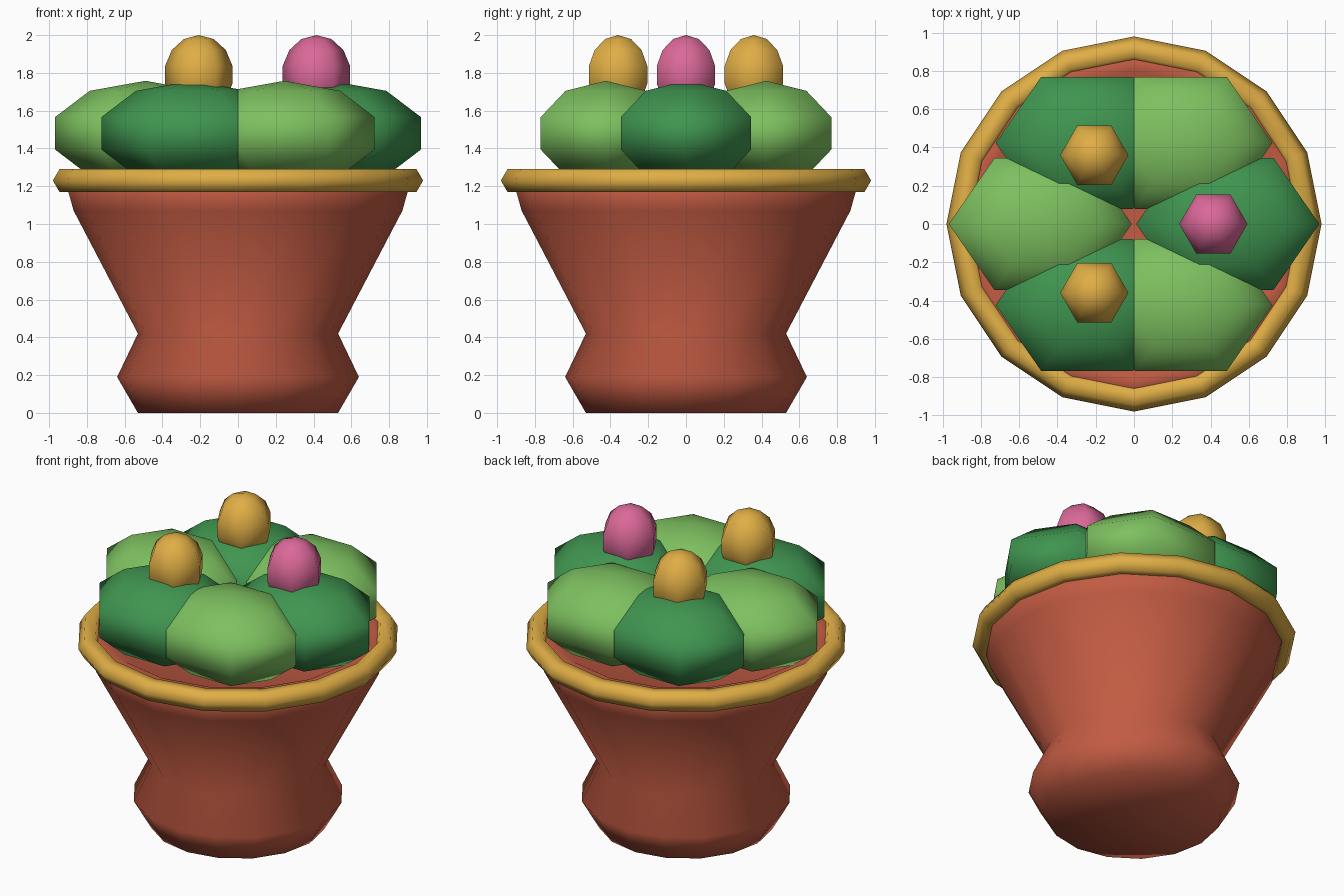
import bpy
import bmesh
from math import sin, cos, pi, radians

cube = bpy.data.objects.get("Cube")
if cube:
    bpy.data.objects.remove(cube, do_unlink=True)


def material(name, rgb):
    mat = bpy.data.materials.new(name)
    mat.use_nodes = True
    color = (*rgb, 1)
    mat.diffuse_color = color
    bsdf = next(n for n in mat.node_tree.nodes if n.type == "BSDF_PRINCIPLED")
    bsdf.inputs["Base Color"].default_value = color
    return mat


terracotta = material("terracotta", (0.54, 0.105, 0.056))
gold = material("gold", (0.74, 0.42, 0.06))
light_green = material("light green", (0.205, 0.53, 0.115))
dark_green = material("dark green", (0.05, 0.30, 0.08))
pink = material("pink", (0.71, 0.14, 0.32))


def lathe(name, profile, sides, mat, location=(0, 0, 0), scale=(1, 1, 1), closed=False):
    """Spin (radius, height) points about z; a zero radius becomes a pole."""
    bm = bmesh.new()
    rings = []
    for r, z in profile:
        if r < 1e-5:
            rings.append([bm.verts.new((0, 0, z))] * sides)
        else:
            rings.append([bm.verts.new((r * cos(2 * pi * i / sides),
                                        r * sin(2 * pi * i / sides), z))
                          for i in range(sides)])
    following = rings[1:] + (rings[:1] if closed else [])
    for low, high in zip(rings, following):
        for i in range(sides):
            j = (i + 1) % sides
            corners = dict.fromkeys([low[i], low[j], high[j], high[i]])
            bm.faces.new(list(corners))
    bmesh.ops.recalc_face_normals(bm, faces=bm.faces)
    for face in bm.faces:
        face.smooth = True
    mesh = bpy.data.meshes.new(name)
    bm.to_mesh(mesh)
    bm.free()
    mesh.materials.append(mat)
    obj = bpy.data.objects.new(name, mesh)
    obj.location = location
    obj.scale = scale
    bpy.context.collection.objects.link(obj)
    return obj


def ball(name, rings, mat, location, scale):
    """Six-sided low-poly ball."""
    profile = [(sin(pi * k / rings), -cos(pi * k / rings)) for k in range(rings + 1)]
    return lathe(name, profile, 6, mat, location, scale)


# Pot with a pinched foot and a shallow sunken top
lathe("pot", [(0, 0), (0.53, 0), (0.64, 0.19), (0.53, 0.42), (0.87, 1.07),
              (0.925, 1.265), (0.80, 1.265), (0.72, 1.22), (0, 1.22)],
      16, terracotta)

# Six-sided ring around the rim
lathe("rim", [(0.91 + 0.07 * cos(k * pi / 3), 1.23 + 0.07 * sin(k * pi / 3))
              for k in range(6)], 16, gold, closed=True)

# Plump lobes around the centre, flowers on every other one
for k in range(6):
    a = radians(60 * k)
    dark = k % 2 == 0
    ball(f"lobe_{k + 1}", 5, dark_green if dark else light_green,
         (0.49 * cos(a), 0.49 * sin(a), 1.48), (0.503, 0.419, 0.278))
    if dark:
        ball(f"flower_{k // 2 + 1}", 7, pink if k == 0 else gold,
             (0.415 * cos(a), 0.415 * sin(a), 1.79), (0.183, 0.183, 0.21))
